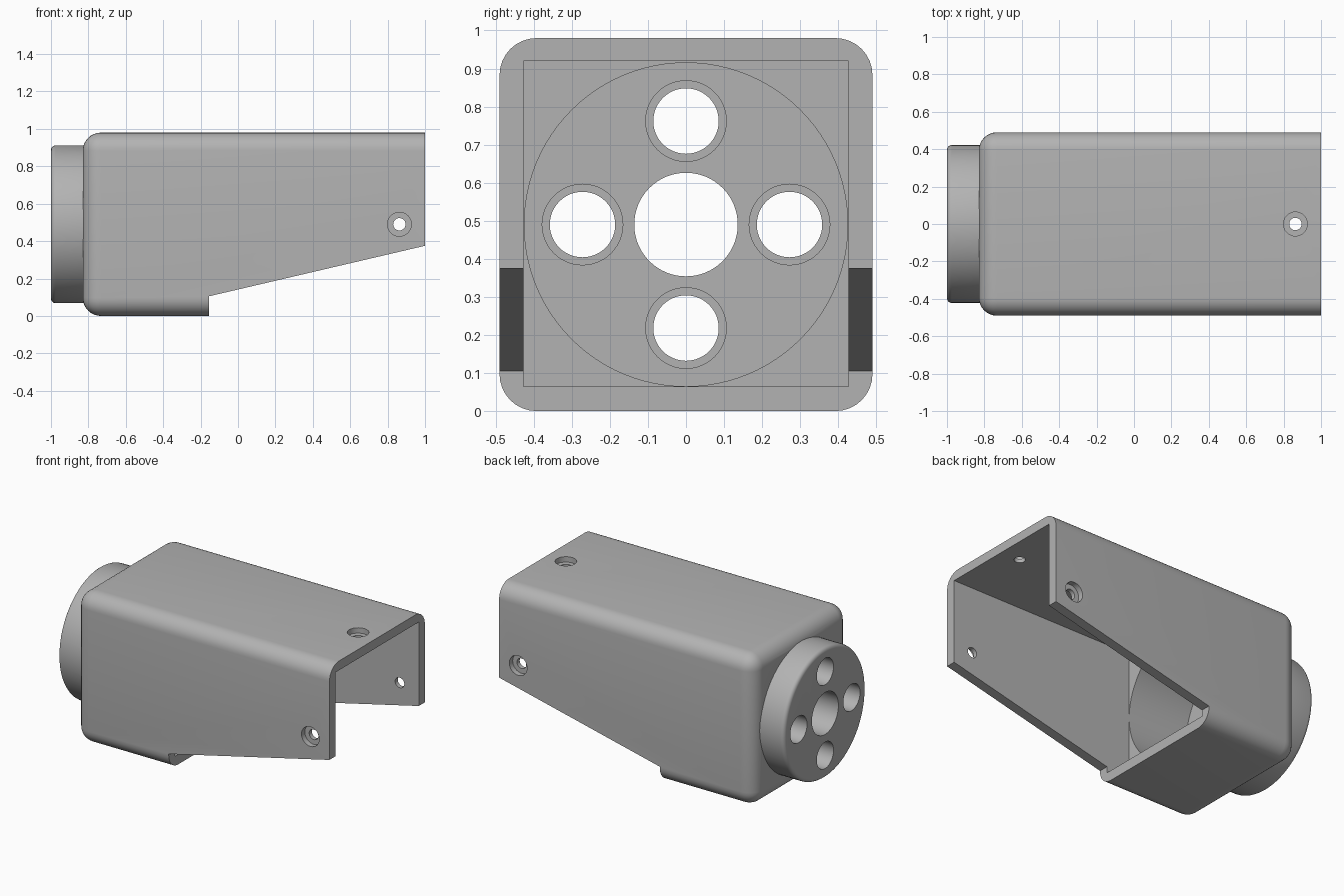
import bpy, bmesh, math
from mathutils import Matrix, Vector

if "Cube" in bpy.data.objects:
    bpy.data.objects.remove(bpy.data.objects["Cube"])

grey = bpy.data.materials.new("plain grey")
grey.use_nodes = True
colour = (0.45, 0.45, 0.45, 1)
grey.diffuse_color = colour
grey.node_tree.nodes["Principled BSDF"].inputs["Base Color"].default_value = colour

MID = 0.49      # axis height and half width
OPEN, BACK, TIP = 1.0, -0.83, -1.0


def make(name, bm):
    bmesh.ops.recalc_face_normals(bm, faces=bm.faces)
    mesh = bpy.data.meshes.new(name)
    bm.to_mesh(mesh)
    bm.free()
    mesh.materials.append(grey)
    obj = bpy.data.objects.new(name, mesh)
    bpy.context.collection.objects.link(obj)
    return obj


def box(name, lo, hi, radius=0):
    bm = bmesh.new()
    bmesh.ops.create_cube(bm, size=1)
    for v in bm.verts:
        v.co = Vector([l + (c + 0.5) * (h - l) for c, l, h in zip(v.co, lo, hi)])
    if radius:  # round every edge except the rim of the open end
        edges = [e for e in bm.edges if min(v.co.x for v in e.verts) < OPEN - 0.01]
        bmesh.ops.bevel(bm, geom=edges, offset=radius, segments=8,
                        profile=0.5, affect='EDGES', clamp_overlap=True)
    return make(name, bm)


def cylinder(name, start, end, radius, sides=48, fillet=0):
    start, end = Vector(start), Vector(end)
    axis = end - start
    bm = bmesh.new()
    bmesh.ops.create_cone(bm, cap_ends=True, segments=sides, radius1=radius,
                          radius2=radius, depth=axis.length)
    if fillet:  # round the rim at the start
        rim = [e for e in bm.edges if all(v.co.z < 0 for v in e.verts)]
        bmesh.ops.bevel(bm, geom=rim, offset=fillet, segments=4,
                        profile=0.5, affect='EDGES')
    turn = Vector((0, 0, 1)).rotation_difference(axis).to_matrix().to_4x4()
    bm.transform(Matrix.Translation((start + end) / 2) @ turn)
    return make(name, bm)


def combine(target, tool, operation='DIFFERENCE'):
    mod = target.modifiers.new(tool.name, 'BOOLEAN')
    mod.operation, mod.solver, mod.object = operation, 'EXACT', tool
    bpy.context.view_layer.objects.active = target
    bpy.ops.object.modifier_apply(modifier=mod.name)
    bpy.data.objects.remove(tool)


# Rounded outer shell with a round end cap
housing = box("housing", (BACK, -MID, 0), (OPEN, MID, 2 * MID), 0.097)
cap = cylinder("end_cap", (TIP, 0, MID), (-0.78, 0, MID), 0.422, 96, 0.025)
combine(housing, cap, 'UNION')

# Square cavity from the open end, then a round bore behind it
combine(housing, box("cavity", (-0.32, -0.427, 0.065), (1.2, 0.427, 0.92)))
combine(housing, cylinder("bore", (-0.75, 0, MID), (0, 0, MID), 0.425, 96))

# Sloping cut along the underside
bm = bmesh.new()
side = [(-0.155, -0.2), (-0.155, 0.105), (1.0, 0.375), (1.2, 0.422), (1.2, -0.2)]
face = bm.faces.new([bm.verts.new((x, -0.8, z)) for x, z in side])
pushed = bmesh.ops.extrude_face_region(bm, geom=[face])["geom"]
bmesh.ops.translate(bm, vec=(0, 1.6, 0),
                    verts=[g for g in pushed if isinstance(g, bmesh.types.BMVert)])
combine(housing, make("underside_cut", bm))

# Centre hole and four stepped holes through the cap
combine(housing, cylinder("centre_hole", (-1.2, 0, MID), (-0.5, 0, MID), 0.136, 64))
for i in range(4):
    a = i * math.pi / 2
    y, z = 0.272 * math.cos(a), MID + 0.272 * math.sin(a)
    for name, x0, x1, r in (("hole", -1.2, -0.5, 0.086),
                            ("outer_step", -1.2, -0.95, 0.106),
                            ("inner_step", -0.80, -0.5, 0.106)):
        combine(housing, cylinder(name, (x0, y, z), (x1, y, z), r))

# Stepped screw holes in both sides and the top
for d in (Vector((0, 1, 0)), Vector((0, -1, 0)), Vector((0, 0, 1))):
    centre = Vector((0.863, 0, MID))
    combine(housing, cylinder("screw_hole", centre + d * 0.3, centre + d * 0.6, 0.033, 32))
    combine(housing, cylinder("screw_step", centre + d * 0.455, centre + d * 0.6, 0.064, 32))

# Smooth rounded surfaces, sharp edges kept
bpy.ops.object.select_all(action='DESELECT')
housing.select_set(True)
bpy.context.view_layer.objects.active = housing
bpy.ops.object.shade_smooth_by_angle(angle=math.radians(30))
